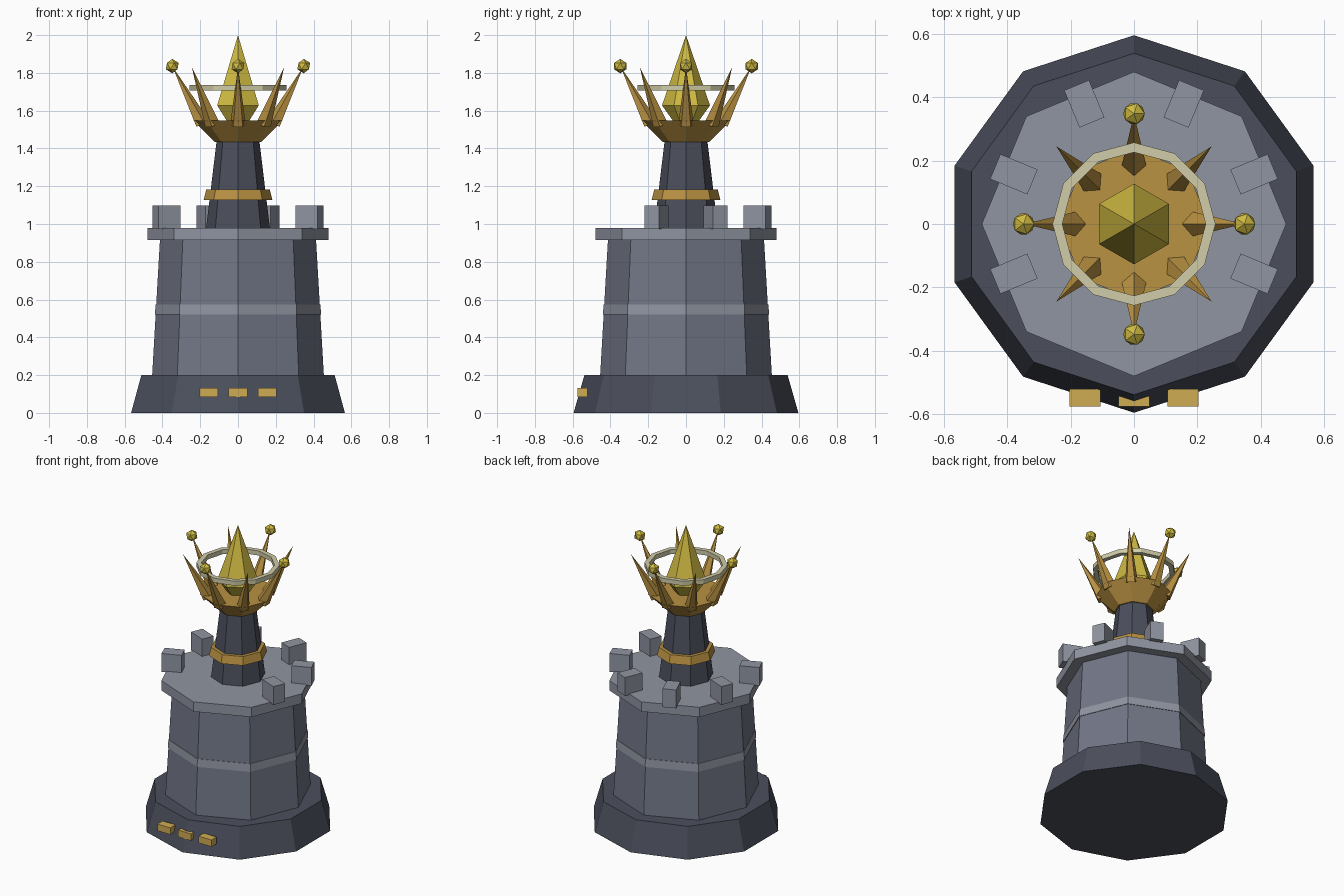
import bpy, bmesh, math
from mathutils import Vector, Matrix

if "Cube" in bpy.data.objects:
    bpy.data.objects.remove(bpy.data.objects["Cube"])


def material(name, r, g, b):
    def lin(c):
        c /= 255
        return c / 12.92 if c <= 0.04045 else ((c + 0.055) / 1.055) ** 2.4
    m = bpy.data.materials.new(name)
    m.diffuse_color = (lin(r), lin(g), lin(b), 1)
    m.use_nodes = True
    m.node_tree.nodes["Principled BSDF"].inputs["Base Color"].default_value = m.diffuse_color
    return m


DARK = material("dark stone", 75, 79, 92)
STONE = material("mid stone", 114, 119, 135)
LIGHT = material("light stone", 144, 149, 161)
GOLD = material("old gold", 186, 146, 66)
TRIM = material("bright gold", 208, 172, 84)
YELLOW = material("crystal yellow", 208, 187, 66)
PALE = material("pale halo", 208, 204, 168)


def finish(bm, name, mat):
    bmesh.ops.recalc_face_normals(bm, faces=bm.faces[:])
    me = bpy.data.meshes.new(name)
    bm.to_mesh(me)
    bm.free()
    me.materials.append(mat)
    ob = bpy.data.objects.new(name, me)
    bpy.context.collection.objects.link(ob)
    return ob


def lathe(name, profile, sides, mat, closed=False):
    """Revolve (radius, z) points; first corner lies on +y."""
    bm = bmesh.new()
    rings = []
    for r, z in profile:
        if r == 0:
            rings.append([bm.verts.new((0, 0, z))] * sides)
        else:
            rings.append([bm.verts.new((r * math.sin(math.tau * i / sides),
                                        r * math.cos(math.tau * i / sides), z))
                          for i in range(sides)])
    pairs = list(zip(rings, rings[1:]))
    if closed:
        pairs.append((rings[-1], rings[0]))
    for a, b in pairs:
        for i in range(sides):
            j = (i + 1) % sides
            bm.faces.new(list(dict.fromkeys((a[i], a[j], b[j], b[i]))))
    if not closed:
        for (r, z), ring in ((profile[0], rings[0]), (profile[-1], rings[-1])):
            if r > 0:
                bm.faces.new(ring)
    return finish(bm, name, mat)


def box(name, centre, size, angle, mat):
    bm = bmesh.new()
    m = (Matrix.Translation(centre) @ Matrix.Rotation(angle, 4, 'Z')
         @ Matrix.Diagonal((*size, 1)))
    bmesh.ops.create_cube(bm, size=1, matrix=m)
    return finish(bm, name, mat)


# Stone tower
lathe("base", [(0.595, 0), (0.538, 0.2)], 10, DARK)
lathe("tower_body", [(0.455, 0.19), (0.413, 0.92)], 8, STONE)
lathe("tower_band", [(0.44, 0.522), (0.436, 0.575)], 8, LIGHT)
lathe("tower_cap", [(0.48, 0.914), (0.48, 0.98)], 8, LIGHT)

# Battlements, with the two front ones left out
for k in range(-1, 5):
    a = math.radians(22.5 + 45 * k)
    box("battlement", (0.41 * math.cos(a), 0.41 * math.sin(a), 1.035),
        (0.127, 0.085, 0.125), a, LIGHT)

# Upper column and its collar
lathe("column", [(0.17, 0.97), (0.112, 1.45)], 8, DARK)
lathe("column_collar", [(0.182, 1.127), (0.168, 1.182)], 8, GOLD)

# Crown bowl, spikes and balls
lathe("crown_bowl", [(0.122, 1.433), (0.238, 1.548)], 8, GOLD)
for k in range(8):
    a = math.tau * k / 8
    out = Vector((math.cos(a), math.sin(a), 0))
    foot = out * 0.19 + Vector((0, 0, 1.53))
    tip = out * 0.346 + Vector((0, 0, 1.832))
    axis = tip - foot
    bm = bmesh.new()
    m = (Matrix.Translation((foot + tip) / 2)
         @ axis.to_track_quat('Z', 'Y').to_matrix().to_4x4())
    bmesh.ops.create_cone(bm, cap_ends=True, segments=5, radius1=0.042,
                          radius2=0, depth=axis.length, matrix=m)
    bmesh.ops.remove_doubles(bm, verts=bm.verts[:], dist=1e-5)
    finish(bm, "crown_spike", GOLD)
    if k % 2 == 0:
        bm = bmesh.new()
        bmesh.ops.create_icosphere(
            bm, subdivisions=1, radius=0.038,
            matrix=Matrix.Translation(out * 0.348 + Vector((0, 0, 1.836))))
        finish(bm, "crown_ball", YELLOW)

# Floating crystal and halo
lathe("crystal", [(0, 1.45), (0.127, 1.628), (0, 2.0)], 6, YELLOW)
lathe("halo", [(0.226, 1.706), (0.257, 1.706), (0.257, 1.737), (0.226, 1.737)],
      12, PALE, closed=True)

# Three small plaques on the front of the base
for x in (-0.155, 0, 0.155):
    box("front_plaque", (x, -0.548, 0.108), (0.098, 0.055, 0.046), 0, TRIM)
